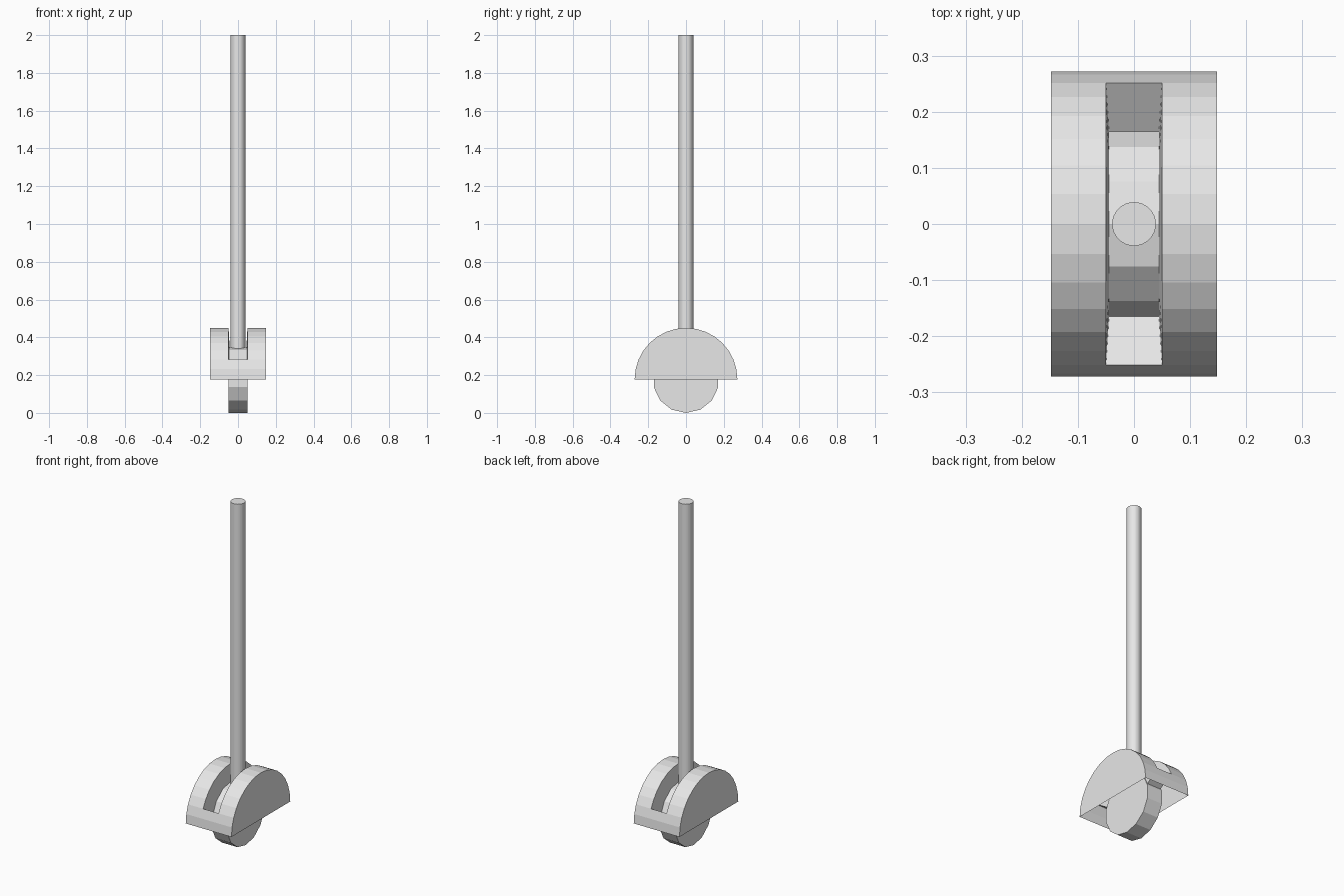
import bpy, bmesh, math
from mathutils import Matrix

cube = bpy.data.objects.get("Cube")
if cube:
    bpy.data.objects.remove(cube, do_unlink=True)

grey = bpy.data.materials.new("light grey")
grey.use_nodes = True
grey.diffuse_color = (0.8, 0.8, 0.8, 1)
grey.node_tree.nodes["Principled BSDF"].inputs["Base Color"].default_value = (0.8, 0.8, 0.8, 1)


def finish(name, bm):
    """Turn a bmesh into a flat-shaded grey object."""
    bmesh.ops.recalc_face_normals(bm, faces=bm.faces)
    mesh = bpy.data.meshes.new(name)
    bm.to_mesh(mesh)
    bm.free()
    mesh.materials.append(grey)
    obj = bpy.data.objects.new(name, mesh)
    bpy.context.collection.objects.link(obj)
    return obj


def cylinder(name, radius, depth, sides, matrix):
    bm = bmesh.new()
    bmesh.ops.create_cone(bm, cap_ends=True, segments=sides, radius1=radius,
                          radius2=radius, depth=depth, matrix=matrix)
    return finish(name, bm)


# Upright rod, sunk into the top of the wheel
ROD_BOTTOM, ROD_TOP = 0.30, 2.0
cylinder("rod", 0.039, ROD_TOP - ROD_BOTTOM, 32,
         Matrix.Translation((0, 0, (ROD_TOP + ROD_BOTTOM) / 2)))

# Low-poly wheel on a sideways axis, with one corner at the bottom
R_WHEEL, SIDES = 0.175, 14
bm = bmesh.new()
rings = []
for x in (-0.05, 0.05):
    ring = []
    for i in range(SIDES):
        a = 2 * math.pi * i / SIDES
        ring.append(bm.verts.new((x, R_WHEEL * math.sin(a), R_WHEEL * (1 - math.cos(a)))))
    bm.faces.new(ring)
    rings.append(ring)
for i in range(SIDES):
    j = (i + 1) % SIDES
    bm.faces.new((rings[0][i], rings[0][j], rings[1][j], rings[1][i]))
finish("wheel", bm)

# Half-round guard: open underneath, with a slot along its crown
R_GUARD, BASE_Z, STEPS = 0.272, 0.178, 16
FIRST, LAST = 2, 14          # arc steps where the slot starts and ends
XS = (-0.148, -0.05, 0.05, 0.148)
bm = bmesh.new()
rows = []
for x in XS:
    rows.append([bm.verts.new((x, -R_GUARD * math.cos(math.pi * i / STEPS),
                               BASE_Z + R_GUARD * math.sin(math.pi * i / STEPS)))
                 for i in range(STEPS + 1)])
for c in range(3):
    for i in range(STEPS):
        if c == 1 and FIRST <= i < LAST:
            continue
        bm.faces.new((rows[c][i], rows[c][i + 1], rows[c + 1][i + 1], rows[c + 1][i]))
for row in (rows[0], rows[3]):
    bm.faces.new(row)

# Slot walls, tapering inward until they are buried in the wheel
DEPTH = 0.12
inner = []
for x in (-0.0435, 0.0435):
    line = []
    for i in range(FIRST, LAST + 1):
        a = math.pi * i / STEPS
        y, z = -R_GUARD * math.cos(a), BASE_Z + R_GUARD * math.sin(a)
        # end walls lean a little steeper than the radius
        lean = math.radians({FIRST: 10, LAST: -10}.get(i, 0))
        line.append(bm.verts.new((x, y + DEPTH * math.cos(a + lean),
                                  z - DEPTH * math.sin(a + lean))))
    inner.append(line)
for line, row in zip(inner, (rows[1], rows[2])):
    for k in range(LAST - FIRST):
        i = FIRST + k
        bm.faces.new((row[i], row[i + 1], line[k + 1], line[k]))
for k, i in ((0, FIRST), (-1, LAST)):
    bm.faces.new((rows[1][i], rows[2][i], inner[1][k], inner[0][k]))
finish("guard", bm)
